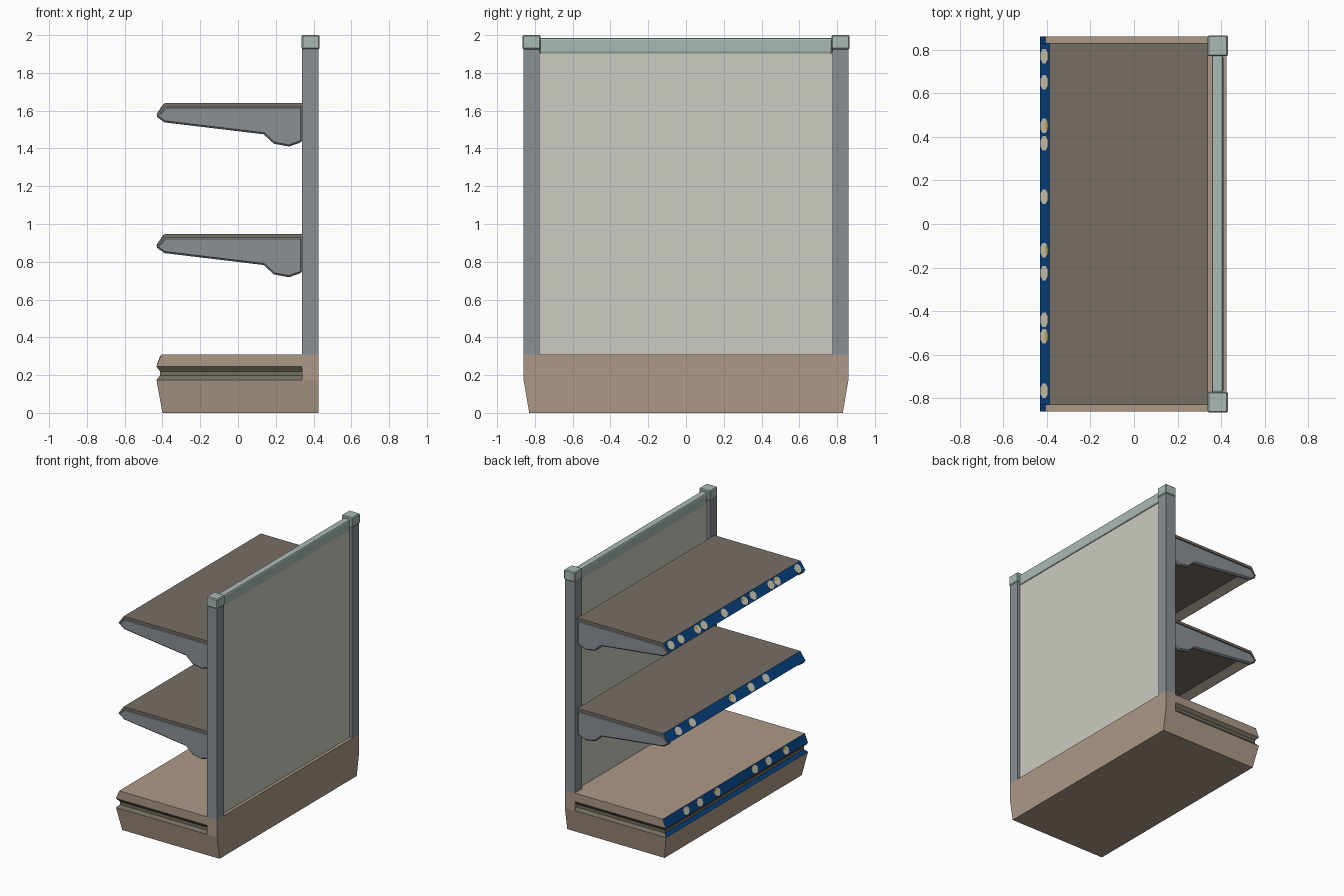
import bpy, bmesh, math
from mathutils import Vector

if "Cube" in bpy.data.objects:
    bpy.data.objects.remove(bpy.data.objects["Cube"])


def material(name, r, g, b):
    lin = [((c / 255 + 0.055) / 1.055) ** 2.4 if c > 10 else c / 255 / 12.92 for c in (r, g, b)]
    m = bpy.data.materials.new(name)
    m.diffuse_color = (*lin, 1)
    m.use_nodes = True
    m.node_tree.nodes["Principled BSDF"].inputs["Base Color"].default_value = m.diffuse_color
    return m


BEIGE = material("beige base", 172, 153, 135)
GROOVE = material("dark groove", 116, 109, 96)
SHELF = material("brown grey shelf", 119, 111, 102)
STEEL = material("grey steel", 138, 144, 149)
PALE = material("pale green grey", 170, 186, 180)
PANEL = material("off white panel", 204, 203, 194)
BLUE = material("blue strip", 6, 68, 132)
CREAM = material("cream label", 218, 212, 190)
YELLOW = material("yellow label", 214, 190, 90)


def finish(name, bm, mats, bevel=0, segments=1, recalc=True):
    if recalc:
        bmesh.ops.recalc_face_normals(bm, faces=bm.faces)
    if bevel:
        edges = [e for e in bm.edges if e.calc_face_angle(0) > math.radians(60)]
        bmesh.ops.bevel(bm, geom=edges, offset=bevel, segments=segments,
                        affect='EDGES', profile=0.5)
    me = bpy.data.meshes.new(name)
    bm.to_mesh(me)
    bm.free()
    for m in mats:
        me.materials.append(m)
    ob = bpy.data.objects.new(name, me)
    bpy.context.collection.objects.link(ob)
    return ob


def box(name, x, y, z, mat, bevel=0, segments=1):
    bm = bmesh.new()
    bmesh.ops.create_cube(bm, size=1)
    for v in bm.verts:
        v.co = [a + (b - a) * (c + 0.5) for (a, b), c in zip((x, y, z), v.co)]
    return finish(name, bm, [mat], bevel, segments)


def extrude_profile(bm, pts, y0, y1):
    """Prism from an x-z profile, spanning y0 to y1."""
    a = [bm.verts.new((x, y0, z)) for x, z in pts]
    b = [bm.verts.new((x, y1, z)) for x, z in pts]
    bm.faces.new(a)
    bm.faces.new(b[::-1])
    for i in range(len(pts)):
        j = (i + 1) % len(pts)
        bm.faces.new((a[i], b[i], b[j], a[j]))
    bmesh.ops.recalc_face_normals(bm, faces=bm.faces)


def paint_lip(bm, index):
    """Front faces that lean upward carry the blue strip."""
    for f in bm.faces:
        f.normal_update()
        if f.normal.x < -0.5 and f.normal.z > 0.25:
            f.material_index = index


def labels(name, top, bottom, ys):
    """Thin octagonal labels along a slanted lip; every third has a yellow tab."""
    top, bottom = Vector((top[0], 0, top[1])), Vector((bottom[0], 0, bottom[1]))
    up = (top - bottom).normalized()
    out = Vector((-up.z, 0, up.x))
    mid = (top + bottom) / 2
    half = (top - bottom).length * 0.43
    bm = bmesh.new()

    def plate(c, ry, ru, lift, idx):
        rings = []
        for h in (0, lift):
            rings.append([bm.verts.new(c + out * h
                          + Vector((0, ry * math.cos(t), 0)) + up * ru * math.sin(t))
                          for t in [math.pi * (k + 0.5) / 4 for k in range(8)]])
        lo, hi = rings
        faces = [bm.faces.new(hi)]
        faces += [bm.faces.new((lo[k], lo[(k + 1) % 8], hi[(k + 1) % 8], hi[k])) for k in range(8)]
        for f in faces:
            f.material_index = idx

    for i, y in enumerate(ys):
        c = mid + Vector((0, y, 0))
        plate(c, 0.036, half, 0.002, 0)
        if i % 3 == 2:
            plate(c + up * half * 0.5, 0.02, half * 0.35, 0.003, 1)
    bmesh.ops.recalc_face_normals(bm, faces=bm.faces)
    bm.normal_update()
    for f in bm.faces:
        if len(f.verts) == 8 and f.normal.dot(out) < 0:
            f.normal_flip()
    finish(name, bm, [CREAM, YELLOW], recalc=False)


# Base plinth: stacked rings (z, front x, half width) with a groove round three sides
XB, XE = 0.34, 0.425
rings = [(0, -0.40, 0.83), (0.175, -0.432, 0.86), (0.197, -0.412, 0.842),
         (0.22, -0.412, 0.842), (0.245, -0.432, 0.86), (0.31, -0.405, 0.86)]
bm = bmesh.new()
loops = [[bm.verts.new(p) for p in ((XB, w, z), (x, w, z), (x, -w, z), (XB, -w, z))]
         for z, x, w in rings]
for i in range(5):
    a, b = loops[i], loops[i + 1]
    for k in range(3):
        f = bm.faces.new((a[k], a[k + 1], b[k + 1], b[k]))
        f.material_index = 1 if i in (1, 2, 3) else 0
bm.faces.new(loops[0])
bm.faces.new(loops[-1])
for k in (0, 3):  # groove end walls
    s = 1 if k == 0 else -1
    bm.faces.new([loops[i][k] for i in (1, 2, 3, 4)])
# rear part of the plinth, below the posts
rear = [[bm.verts.new(p) for p in ((XB, w, z), (XE, w, z), (XE, -w, z), (XB, -w, z))]
        for z, w in ((0, 0.83), (0.175, 0.86), (0.31, 0.86))]
for a, b in zip(rear, rear[1:]):
    for k in range(3):
        bm.faces.new((a[k], a[k + 1], b[k + 1], b[k]))
bm.faces.new(rear[0])
bm.faces.new(rear[-1])
bmesh.ops.remove_doubles(bm, verts=bm.verts, dist=1e-5)
bmesh.ops.recalc_face_normals(bm, faces=bm.faces)
paint_lip(bm, 2)
finish("base_plinth", bm, [BEIGE, GROOVE, BLUE])
labels("base_labels", (-0.405, 0.31), (-0.432, 0.245), (0.595, 0.43, 0.22, -0.235, -0.40, -0.61))

# Back panel and top rail
box("back_panel", (0.365, 0.402), (-0.776, 0.776), (0.31, 1.91), PANEL)
box("top_rail", (0.357, 0.41), (-0.775, 0.775), (1.90, 1.985), PALE, 0.012, 2)

# Posts and caps
for s, side in ((-1, "front"), (1, "rear")):
    ys = sorted((s * 0.775, s * 0.86))
    box("post_" + side, (0.34, 0.425), ys, (0.31, 1.93), STEEL)
    ys = sorted((s * 0.77, s * 0.865))
    box("post_cap_" + side, (0.337, 0.431), ys, (1.925, 2.0), PALE, 0.006)

# Shelves with a bent front lip, and a bracket at each end
shelf = [(0.34, 0), (-0.388, 0), (-0.432, -0.062), (-0.423, -0.068), (-0.382, -0.02), (0.34, -0.02)]
bracket = [(0.34, -0.018), (-0.382, -0.018), (-0.430, -0.064), (-0.43, -0.073), (-0.39, -0.102),
           (0.135, -0.165), (0.19, -0.215), (0.27, -0.23), (0.34, -0.205)]
label_ys = {"upper": (0.77, 0.65, 0.45, 0.37, 0.125, -0.12, -0.225, -0.44, -0.515, -0.765),
            "middle": (0.68, 0.51, 0.024, -0.20, -0.38)}
for name, z in (("upper", 1.64), ("middle", 0.948)):
    bm = bmesh.new()
    extrude_profile(bm, [(x, z + h) for x, h in shelf], -0.83, 0.83)
    paint_lip(bm, 1)
    finish(name + "_shelf", bm, [SHELF, BLUE])
    labels(name + "_labels", (-0.388, z), (-0.432, z - 0.062), label_ys[name])
    for s, side in ((-1, "front"), (1, "rear")):
        bm = bmesh.new()
        extrude_profile(bm, [(x, z + h) for x, h in bracket], s * 0.795, s * 0.829)
        finish(name + "_bracket_" + side, bm, [STEEL], 0.009)
